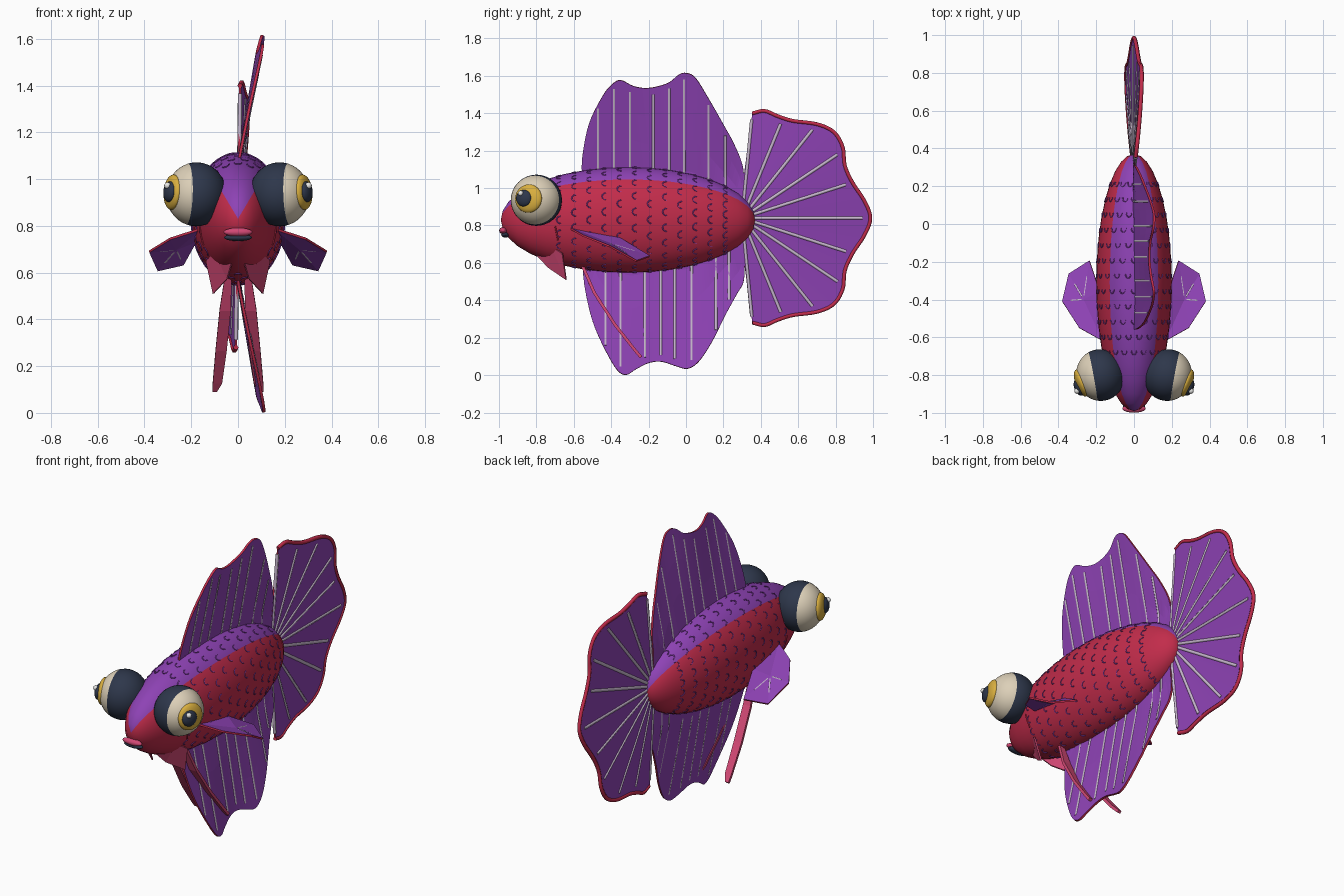
import bpy, bmesh, math
from mathutils import Vector

if "Cube" in bpy.data.objects:
    bpy.data.objects.remove(bpy.data.objects["Cube"])


def mat(name, rgb):
    m = bpy.data.materials.new(name)
    m.diffuse_color = (*rgb, 1)
    m.use_nodes = True
    m.node_tree.nodes["Principled BSDF"].inputs["Base Color"].default_value = m.diffuse_color
    return m


RED = mat("crimson", (0.54, 0.025, 0.07))
PURPLE = mat("purple", (0.27, 0.055, 0.46))
RAY = mat("pale_lilac", (0.57, 0.47, 0.61))
NAVY = mat("navy", (0.027, 0.038, 0.07))
CREAM = mat("cream", (0.72, 0.63, 0.48))
GOLD = mat("gold", (0.70, 0.43, 0.05))
ROSE = mat("rose", (0.64, 0.065, 0.175))
WHITE = mat("white", (0.9, 0.9, 0.88))

BY, BZ = -0.31, 0.83            # body centre
RX, RY, RZ = 0.2, 0.68, 0.283   # body radii


def mesh_object(name, verts, faces, material, thickness=0, rim=None):
    me = bpy.data.meshes.new(name)
    me.from_pydata([tuple(v) for v in verts], [], faces)
    bm = bmesh.new()
    bm.from_mesh(me)
    bmesh.ops.recalc_face_normals(bm, faces=bm.faces)
    bm.to_mesh(me)
    bm.free()
    me.materials.append(material)
    ob = bpy.data.objects.new(name, me)
    bpy.context.collection.objects.link(ob)
    if thickness:
        s = ob.modifiers.new("thickness", 'SOLIDIFY')
        s.thickness, s.offset = thickness, 0
        if rim:
            me.materials.append(rim)
            s.material_offset_rim = 1
    return ob


def tubes(name, paths, radius, material, res=1):
    cu = bpy.data.curves.new(name, 'CURVE')
    cu.dimensions = '3D'
    cu.bevel_depth, cu.bevel_resolution, cu.use_fill_caps = radius, res, True
    for path in paths:
        sp = cu.splines.new('POLY')
        sp.points.add(len(path) - 1)
        for p, co in zip(sp.points, path):
            p.co = (*co, 1)
    cu.materials.append(material)
    ob = bpy.data.objects.new(name, cu)
    bpy.context.collection.objects.link(ob)
    return ob


def ball(name, centre, radii, material, axis=(0, 0, 1), seg=32):
    bpy.ops.mesh.primitive_uv_sphere_add(segments=seg, ring_count=seg // 2, location=centre)
    ob = bpy.context.object
    ob.name = name
    ob.scale = radii
    ob.rotation_euler = Vector(axis).to_track_quat('Z', 'Y').to_euler()
    ob.data.materials.append(material)
    bpy.ops.object.shade_smooth()
    return ob


def smooth_path(pts, n=5):
    # Catmull-Rom curve through the points
    p = [Vector(q) for q in pts]
    p = [2 * p[0] - p[1]] + p + [2 * p[-1] - p[-2]]
    out = []
    for i in range(1, len(p) - 2):
        a, b, c, d = p[i - 1:i + 3]
        for k in range(n):
            t = k / n
            out.append(0.5 * (2 * b + (c - a) * t + (2 * a - 5 * b + 4 * c - d) * t**2
                              + (3 * b - a - 3 * c + d) * t**3))
    return out + [p[-2]]


def fin(name, outline, base, bend, thickness, rows=4):
    # sheet between a base line and an outline, both in (y, z), bent sideways
    n, verts, faces = len(outline), [], []
    for i, o in enumerate(outline):
        b = Vector(base[0]).lerp(Vector(base[1]), i / (n - 1))
        verts += [bend(*b.lerp(o, r / rows)) for r in range(rows + 1)]
    w = rows + 1
    for i in range(n - 1):
        for r in range(rows):
            k = i * w + r
            faces.append((k, k + 1, k + w + 1, k + w))
    return mesh_object(name, verts, faces, PURPLE, thickness, RED)


# Body: ellipsoid with its poles at nose and tail, purple along the back
body = ball("body", (0, BY, BZ), (1, 1, 1), RED, seg=36)
body.rotation_euler = (0, 0, 0)
for v in body.data.vertices:
    x, y, z = v.co
    v.co = (RX * x, RY * z, -RZ * y)
body.data.materials.append(PURPLE)
for f in body.data.polygons:
    c = f.center
    if abs(math.atan2(c.x / RX, c.z / RZ)) < math.radians(40):
        f.material_index = 1


def on_body(y, phi, lift=0.0):
    r = math.sqrt(1 - ((y - BY) / RY)**2)
    return ((RX * r + lift) * math.sin(phi), y, BZ + (RZ * r + lift) * math.cos(phi))


# Scales: staggered rows of small, half sunken arcs
arcs = []
for i in range(12):
    y0 = -0.67 + i * 0.081
    for j in range(20):
        phi0 = (j + 0.5 * (i % 2)) * math.tau / 20
        arc = []
        for k in range(7):
            s = math.radians(-90 + 30 * k)
            y = y0 - 0.022 * math.cos(s)
            r = math.sqrt(1 - ((y - BY) / RY)**2)
            arc.append(on_body(y, phi0 + 0.017 * math.sin(s) / (0.24 * r)))
        arcs.append(arc)
tubes("scales", arcs, 0.003, PURPLE, 0)

# Gill creases
tubes("gills", [[on_body(-0.70 + 0.004 * k, s * math.radians(98 + 5 * k), 0.001) for k in range(5)]
                for s in (1, -1)], 0.004, RED)

# Mouth
ball("upper_lip", (0, -0.977, 0.773), (0.062, 0.022, 0.019), ROSE, seg=20)
ball("lower_lip", (0, -0.966, 0.75), (0.06, 0.022, 0.015), NAVY, seg=20)

# Eyes: ball with dark inner half and cream outer half, gold iris, pupil and glint
for side, s in (("right", 1), ("left", -1)):
    eye = ball(side + "_eye", (s * 0.178, -0.80, 0.935), (0.137, 0.137, 0.129), NAVY,
               (s * 0.98, -0.18, 0.03), 40)
    eye.data.materials.append(CREAM)
    for f in eye.data.polygons:
        if f.center.z > 0.3:
            f.material_index = 1
    ax = (s * 0.93, -0.36, 0.07)
    ball(side + "_iris", (s * 0.280, -0.842, 0.944), (0.076, 0.076, 0.029), GOLD, ax)
    ball(side + "_pupil", (s * 0.292, -0.866, 0.946), (0.045, 0.045, 0.024), NAVY, ax, 24)
    ball(side + "_glint", (s * 0.301, -0.884, 0.972), (0.015,) * 3, WHITE, ax, 12)

# Back and belly fins, leaning to one side with a slight wave
back_pts = [(-0.555, 1.03), (-0.555, 1.16), (-0.52, 1.34), (-0.45, 1.485), (-0.40, 1.55), (-0.35, 1.577),
            (-0.28, 1.545), (-0.2, 1.535), (-0.1, 1.56), (-0.04, 1.605), (0, 1.615), (0.05, 1.59),
            (0.12, 1.48), (0.2, 1.34), (0.26, 1.23), (0.305, 1.11), (0.31, 0.98)]
belly_pts = [(-0.555, 0.60), (-0.54, 0.46), (-0.5, 0.29), (-0.44, 0.15), (-0.37, 0.03), (-0.32, 0.002),
             (-0.27, 0.03), (-0.2, 0.065), (-0.13, 0.072), (-0.05, 0.047), (0.01, 0.035), (0.07, 0.075),
             (0.14, 0.18), (0.21, 0.32), (0.27, 0.43), (0.31, 0.51), (0.31, 0.66)]


def lean(y, h, z):
    h = max(0, h)
    return Vector((h * (0.19 + 0.02 * math.sin(11 * y)), y, z))


def lean_up(y, z):
    return lean(y, z - 1.06, z)


def lean_down(y, z):
    return lean(y, 0.56 - z, z)


for name, pts, base, bend, ray_ys, up in (
        ("back_fin", back_pts, ((-0.5, 0.98), (0.29, 0.88)), lean_up,
         (-0.47, -0.385, -0.3, -0.175, -0.09, -0.01, 0.12, 0.21), 1),
        ("belly_fin", belly_pts, ((-0.5, 0.68), (0.29, 0.78)), lean_down,
         (-0.43, -0.35, -0.22, -0.135, -0.06, 0.03, 0.16, 0.23), -1)):
    line = smooth_path(pts)
    fin(name, line, base, bend, 0.012)
    rays = []
    for y in ray_ys:
        tip = min(line, key=lambda p: abs(p.x - y)).y - up * 0.035
        root = BZ + up * 0.9 * RZ * math.sqrt(1 - ((y - BY) / RY)**2)
        rays.append([bend(y, root + (tip - root) * t / 6) + Vector((0.001, 0, 0)) for t in range(7)])
    tubes(name + "_rays", rays, 0.009, RAY)

# Tail fin: rippled fan, upper half reflected below
TY, TZ = 0.28, 0.84
half = [(0.355, 1.40), (0.42, 1.413), (0.49, 1.385), (0.57, 1.36), (0.70, 1.342), (0.79, 1.30),
        (0.838, 1.22), (0.85, 1.12), (0.89, 1.03), (0.955, 0.93)]
tail_line = smooth_path(half + [(0.986, TZ)] + [(y, 2 * TZ - z) for y, z in reversed(half)])


def ripple(y, z):
    r = math.hypot(y - TY, z - TZ)
    return Vector((0.06 * r * math.sin(2 * math.atan2(z - TZ, y - TY)), y, z))


fin("tail_fin", tail_line, ((TY, TZ + 0.01), (TY, TZ - 0.01)), ripple, 0.008)
tubes("tail_fin_edge", [[ripple(*p) for p in tail_line]], 0.011, RED)
rays = []
for k in range(-5, 6):
    a = math.radians(17 * k)
    tip = min(tail_line, key=lambda p: abs(math.atan2(p.y - TZ, p.x - 0.3) - a))
    root = Vector((0.3, TZ))
    rays.append([ripple(*root.lerp(tip, 0.94 * t / 4)) for t in range(5)])
tubes("tail_fin_rays", rays, 0.0095, RAY)

# Paired fins, repeated on both sides
side_fin = [(0.165, -0.62, 0.785), (0.29, -0.55, 0.745), (0.38, -0.41, 0.69),
            (0.345, -0.265, 0.61), (0.235, -0.195, 0.635), (0.18, -0.36, 0.735)]
throat_fin = [(0.02, -0.82, 0.665), (0.10, -0.72, 0.69), (0.135, -0.66, 0.65),
              (0.105, -0.64, 0.51), (0.045, -0.735, 0.575)]
# feeler rows: centre x, y, z, half width
feeler = [(0.04, -0.56, 0.60, 0.014), (0.055, -0.49, 0.44, 0.024), (0.072, -0.38, 0.27, 0.024),
          (0.088, -0.27, 0.13, 0.02), (0.10, -0.24, 0.095, 0.01)]
for side, s in (("right", 1), ("left", -1)):
    pts = [Vector((s * x, y, z)) for x, y, z in side_fin]
    mid = sum(pts, Vector()) / 6
    mesh_object(side + "_side_fin", pts + [mid], [(i, (i + 1) % 6, 6) for i in range(6)],
                PURPLE, 0.01, RED)
    tubes(side + "_side_fin_rays", [[mid.lerp(p, 0.1), mid.lerp(p, 0.6)] for p in pts[2:5]],
          0.0065, RAY)
    mesh_object(side + "_throat_fin", [(s * x, y, z) for x, y, z in throat_fin],
                [(0, 1, 4), (1, 2, 3), (1, 3, 4)], ROSE, 0.008)
    rows = [(s * x + d * w, y, z) for x, y, z, w in feeler for d in (-1, 1)]
    mesh_object(side + "_feeler", rows,
                [(2 * i, 2 * i + 1, 2 * i + 3, 2 * i + 2) for i in range(len(feeler) - 1)], ROSE, 0.016)
